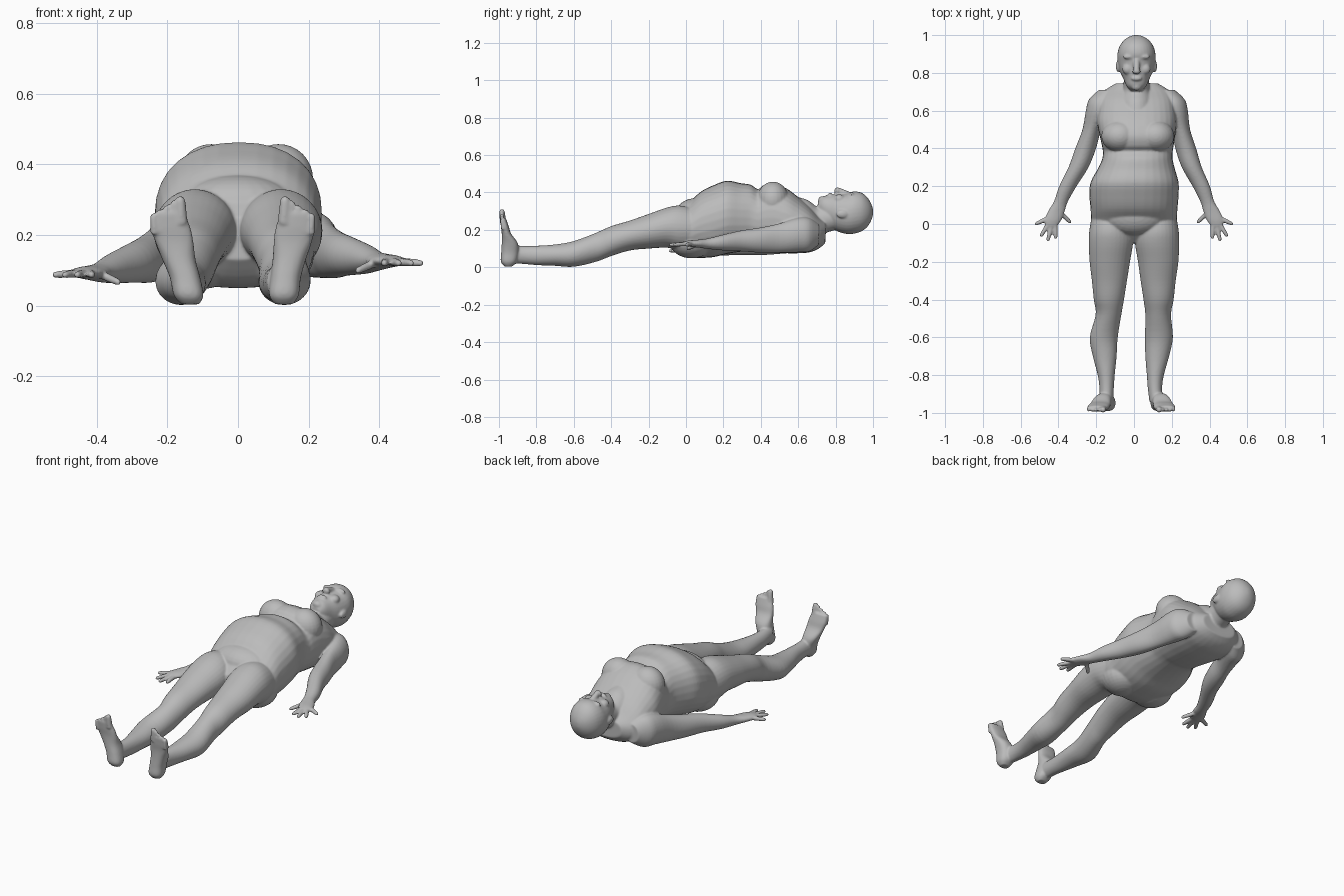
import bpy, bmesh, math
from mathutils import Vector, Matrix

bm = bmesh.new()
SIDES = 32


def catmull(rows, steps=4):
    """Smoothly interpolate rows of numbers."""
    out = []
    for i in range(len(rows) - 1):
        a, b = rows[max(i - 1, 0)], rows[i]
        c, d = rows[i + 1], rows[min(i + 2, len(rows) - 1)]
        for k in range(steps):
            t = k / steps
            out.append([0.5 * (2 * q + (r - p) * t + (2 * p - 5 * q + 4 * r - s) * t * t
                               + (3 * q - p - 3 * r + s) * t ** 3)
                        for p, q, r, s in zip(a, b, c, d)])
    return out + [list(rows[-1])]


def loft(rings, power=2.0):
    """Closed skin through rings of (centre, axis_u, axis_v)."""
    loops = []
    for c, u, v in rings:
        loop = []
        for k in range(SIDES):
            a = 2 * math.pi * k / SIDES
            ca, sa = math.cos(a), math.sin(a)
            p = c + u * math.copysign(abs(ca) ** (2 / power), ca) \
                  + v * math.copysign(abs(sa) ** (2 / power), sa)
            loop.append(bm.verts.new(p))
        loops.append(loop)
    for l1, l2 in zip(loops, loops[1:]):
        for k in range(SIDES):
            n = (k + 1) % SIDES
            bm.faces.new((l1[k], l1[n], l2[n], l2[k]))
    bm.faces.new(loops[0][::-1])
    bm.faces.new(loops[-1])


def loft_y(rows, power=2.0):
    """Rows: y, x, half width, z bottom, z top."""
    loft([(Vector((x, y, (lo + hi) / 2)), Vector((w, 0, 0)), Vector((0, 0, (hi - lo) / 2)))
          for y, x, w, lo, hi in catmull(rows)], power)


def loft_z(rows, power=2.0):
    """Rows: z, x, half width, y near, y far."""
    loft([(Vector((x, (lo + hi) / 2, z)), Vector((w, 0, 0)), Vector((0, (hi - lo) / 2, 0)))
          for z, x, w, lo, hi in catmull(rows)], power)


def ball(loc, radii):
    m = Matrix.Translation(loc) @ Matrix.Diagonal((*radii, 1))
    bmesh.ops.create_uvsphere(bm, u_segments=24, v_segments=16, radius=1, matrix=m)


def digit(a, b, r):
    """Finger or toe with a rounded tip."""
    a, b = Vector(a), Vector(b)
    d = (b - a).normalized()
    u = d.orthogonal().normalized()
    v = d.cross(u)
    loft([(a.lerp(b, t), u * r * s, v * r * s)
          for t, s in ((0, 1.1), (0.5, 1), (0.85, 0.9), (0.95, 0.7), (1, 0.35))])


# Torso
loft_y([(-.10, 0, .09, .13, .25), (-.04, 0, .20, .07, .31), (.02, 0, .225, .052, .35),
        (.08, 0, .23, .05, .405), (.15, 0, .236, .055, .44), (.22, .003, .233, .072, .463),
        (.29, .012, .205, .083, .45), (.345, .018, .186, .088, .442), (.385, .02, .185, .09, .418),
        (.415, .02, .19, .086, .44), (.47, .018, .20, .08, .45), (.54, .015, .21, .075, .42),
        (.60, .015, .205, .075, .375), (.66, .015, .195, .08, .325), (.71, .015, .165, .10, .27),
        (.745, .015, .11, .13, .245)], 2.25)
# Breasts, lower belly fold and buttocks
for s in (-1, 1):
    ball((.02 + s * .095, .465, .36), (.098, .085, .098))
    ball((s * .10, .03, .14), (.115, .12, .092))
ball((0, .055, .28), (.17, .115, .09))

# Neck
loft_y([(.58, .013, .10, .14, .38), (.65, .013, .09, .14, .36), (.70, .013, .075, .15, .325),
        (.74, .013, .068, .18, .33), (.80, .013, .068, .20, .34)])
# Head
loft_y([(.705, .013, .03, .30, .345), (.73, .013, .052, .265, .378), (.77, .013, .07, .22, .386),
        (.81, .013, .088, .192, .392), (.86, .013, .10, .178, .396), (.90, .013, .101, .18, .406),
        (.94, .013, .09, .193, .398), (.97, .013, .069, .217, .373), (.99, .013, .042, .25, .34),
        (1.0, .013, .012, .28, .31)], 2.1)
# Nose, lips, chin, brows, cheeks and ears
digit((.013, .87, .385), (.013, .80, .418), .017)
ball((.013, .808, .408), (.022, .015, .02))
ball((.013, .77, .385), (.028, .013, .014))
ball((.013, .728, .358), (.028, .022, .022))
for s in (-1, 1):
    ball((.013 + s * .037, .885, .387), (.034, .013, .015))
    ball((.013 + s * .045, .82, .365), (.03, .03, .025))
    ball((.013 + s * .097, .835, .285), (.012, .032, .022))

# Legs: y, left x, right x, half width, z bottom, z top
leg = [(.06, -.115, .115, .105, .10, .31), (-.03, -.122, .122, .114, .09, .33),
       (-.10, -.122, .122, .117, .105, .32), (-.20, -.128, .128, .107, .10, .285),
       (-.30, -.13, .128, .093, .09, .25), (-.40, -.133, .13, .08, .06, .22),
       (-.48, -.135, .128, .068, .03, .185), (-.60, -.16, .132, .074, .003, .14),
       (-.70, -.155, .123, .063, .008, .122), (-.80, -.147, .113, .045, .012, .115),
       (-.87, -.145, .111, .038, .018, .114), (-.94, -.147, .118, .036, .02, .12)]
# Feet: z, left x, right x, half width, y sole, y instep
foot = [(.004, -.135, .13, .025, -.97, -.93), (.03, -.14, .13, .042, -.99, -.905),
        (.08, -.15, .135, .043, -.988, -.895), (.13, -.167, .145, .047, -.985, -.90),
        (.18, -.18, .155, .054, -.985, -.935), (.22, -.19, .162, .056, -.99, -.948),
        (.262, -.198, .168, .048, -.994, -.963)]
for s in (-1, 1):
    side = 1 if s < 0 else 2
    loft_y([(r[0], r[side], *r[3:]) for r in leg])
    loft_z([(r[0], r[side], *r[3:]) for r in foot], 2.4)
    cx = foot[-1][side]
    for i in range(5):
        x = cx + s * (-.034 + .019 * i)
        digit((x - s * .004, -.977, .235 - .008 * i), (x, -.985, .31 - .012 * i),
              .016 if i == 0 else .0105)

# Arms with palms: y, x, half width, z bottom, z top
arm = [(.71, .15, .05, .12, .23), (.66, .185, .068, .085, .262), (.60, .202, .068, .08, .265),
       (.50, .235, .05, .078, .235), (.40, .265, .055, .078, .213), (.30, .30, .053, .085, .198),
       (.20, .353, .046, .09, .175), (.12, .387, .037, .098, .155), (.07, .41, .044, .105, .148),
       (.02, .43, .045, .11, .144), (-.012, .437, .03, .115, .138)]
fingers = [((.455, .03), (.525, -.002)), ((.452, .003), (.495, -.068)),
           ((.437, -.008), (.457, -.092)), ((.418, -.003), (.414, -.08)),
           ((.395, .065), (.333, .005))]
for s in (-1, 1):
    def drop(y):
        return -.033 * min(1, max(0, (.6 - y) / .5)) if s < 0 else 0
    loft_y([(y, s * x + .015 * max(0, min(1, (y - .1) / .5)), w, lo + drop(y), hi + drop(y))
            for y, x, w, lo, hi in arm])
    for i, (a, b) in enumerate(fingers):
        tip = .097 if i == 4 else .12
        digit((s * a[0], a[1], .125 + drop(0)), (s * b[0], b[1], tip + drop(0)), .0115)

# Fuse every part into one continuous smooth body
bmesh.ops.recalc_face_normals(bm, faces=bm.faces)
mesh = bpy.data.meshes.new("body")
bm.to_mesh(mesh)
bm.free()
body = bpy.data.objects.new("body", mesh)
bpy.context.collection.objects.link(body)
grey = bpy.data.materials.new("plain_grey")
grey.diffuse_color = (0.5, 0.5, 0.5, 1)
mesh.materials.append(grey)

remesh = body.modifiers.new("fuse", 'REMESH')
remesh.mode = 'VOXEL'
remesh.voxel_size = 0.0055
remesh.use_smooth_shade = True
smooth = body.modifiers.new("soften", 'SMOOTH')
smooth.factor = 0.5
smooth.iterations = 5
